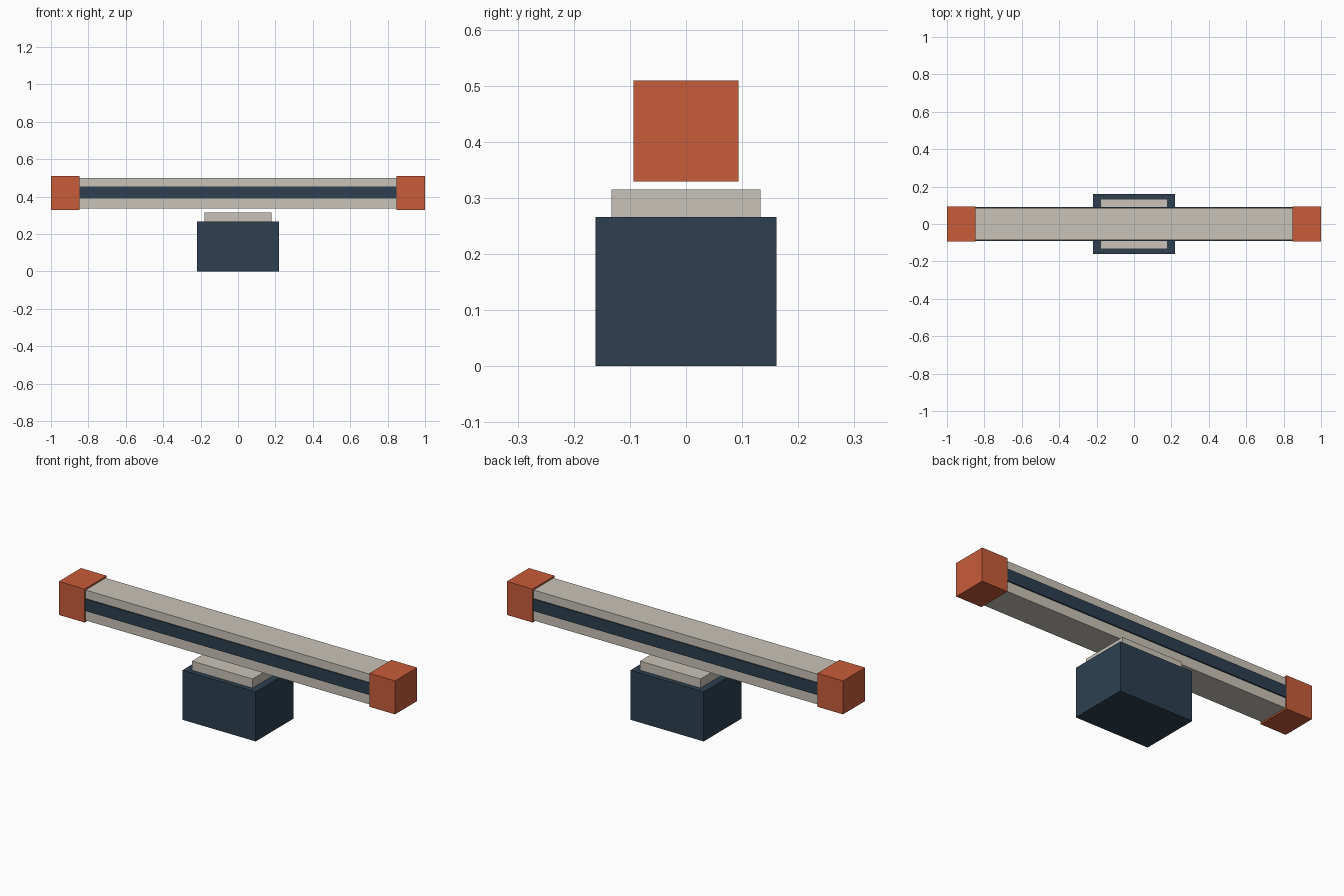
import bpy

cube = bpy.data.objects.get("Cube")
if cube:
    bpy.data.objects.remove(cube, do_unlink=True)


def material(name, rgb):
    mat = bpy.data.materials.new(name)
    mat.use_nodes = True
    colour = (*rgb, 1)
    mat.diffuse_color = colour
    mat.node_tree.nodes["Principled BSDF"].inputs["Base Color"].default_value = colour
    return mat


def box(name, x, y, z, mat):
    """Box from (low, high) extents on each axis."""
    spans = (x, y, z)
    bpy.ops.mesh.primitive_cube_add(size=1, location=[(a + b) / 2 for a, b in spans])
    obj = bpy.context.object
    obj.name = name
    obj.scale = [b - a for a, b in spans]
    bpy.ops.object.transform_apply(location=False, rotation=False, scale=True)
    obj.data.materials.append(mat)
    return obj


navy = material("navy", (0.026, 0.051, 0.078))
beige = material("warm_beige", (0.584, 0.552, 0.479))
orange = material("burnt_orange", (0.578, 0.107, 0.042))

# Pedestal with its raised pad
box("pedestal", (-0.218, 0.218), (-0.161, 0.161), (0, 0.266), navy)
box("pedestal_pad", (-0.18, 0.18), (-0.133, 0.133), (0.266, 0.315), beige)

# Floating beam
box("beam", (-0.85, 0.85), (-0.085, 0.085), (0.337, 0.5), beige)

# Raised stripes along front and back of the beam
box("front_stripe", (-0.85, 0.85), (-0.092, -0.083), (0.391, 0.455), navy)
box("back_stripe", (-0.85, 0.85), (0.083, 0.092), (0.391, 0.455), navy)

# End caps
box("left_cap", (0.847, 1), (-0.094, 0.094), (0.329, 0.509), orange)
box("right_cap", (-1, -0.847), (-0.094, 0.094), (0.329, 0.509), orange)
